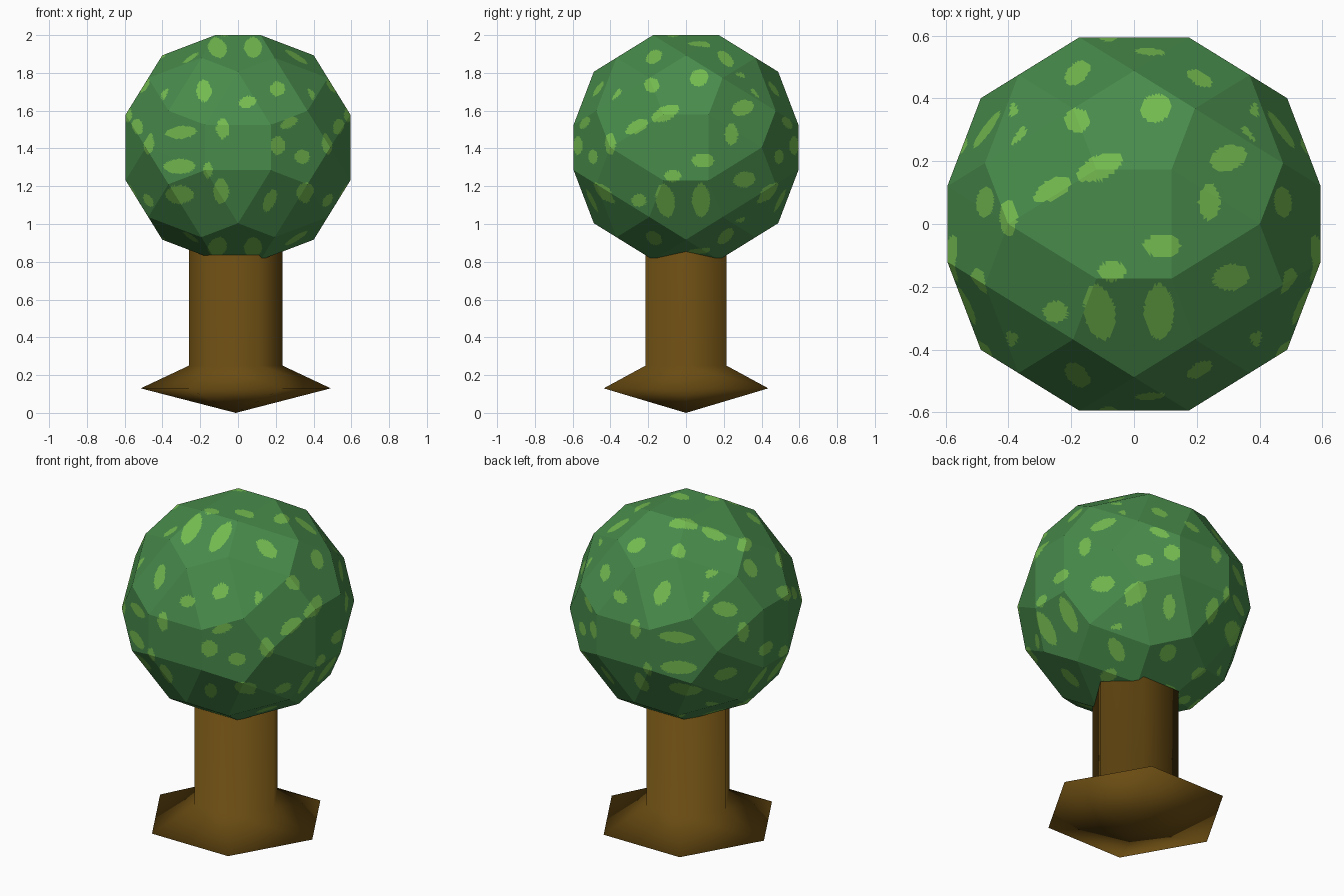
import bpy, bmesh, math
from mathutils import Vector

if "Cube" in bpy.data.objects:
    bpy.data.objects.remove(bpy.data.objects["Cube"])


def material(name, srgb):
    m = bpy.data.materials.new(name)
    m.diffuse_color = [(c / 255 / 12.92) if c < 11 else ((c / 255 + 0.055) / 1.055) ** 2.4
                       for c in srgb] + [1.0]
    m.use_nodes = True
    m.node_tree.nodes["Principled BSDF"].inputs["Base Color"].default_value = m.diffuse_color
    return m


def make_object(name, bm, mats):
    me = bpy.data.meshes.new(name)
    bm.to_mesh(me)
    bm.free()
    ob = bpy.data.objects.new(name, me)
    bpy.context.collection.objects.link(ob)
    for m in mats:
        me.materials.append(m)
    return ob


bark = material("bark_brown", (106, 76, 18))
leaf = material("leaf_green", (72, 139, 75))
light_leaf = material("light_leaf_green", (116, 187, 80))

# Trunk: six-sided, smooth shaded, flaring to a wide root and a low point below
bm = bmesh.new()
rings = []
for r, z, cx in [(0.248, 1.0, -0.012), (0.248, 0.25, -0.012), (0.503, 0.13, -0.012)]:
    rings.append([bm.verts.new((cx + r * math.cos(k * math.pi / 3),
                                r * math.sin(k * math.pi / 3), z)) for k in range(6)])
tip = bm.verts.new((-0.012, 0, 0))
for k in range(6):
    n = (k + 1) % 6
    for up, low in zip(rings, rings[1:]):
        bm.faces.new((up[k], low[k], low[n], up[n]))
    bm.faces.new((rings[-1][k], tip, rings[-1][n]))
bm.faces.new(rings[0])
bmesh.ops.recalc_face_normals(bm, faces=bm.faces)
for f in bm.faces:
    f.smooth = True
make_object("trunk", bm, [bark])

# Crown: faceted ball of pentagons, triangles and rectangles (hull of 60 points)
corners = set()
for p in [(0.12, 0.174, 0.595), (0.0, 0.488, 0.401), (0.194, 0.368, 0.475)]:
    for sx in (1, -1):
        for sy in (1, -1):
            for sz in (1, -1):
                x, y, z = p[0] * sx + 0.0, p[1] * sy, p[2] * sz
                corners |= {(x, y, z), (z, x, y), (y, z, x)}
bm = bmesh.new()
for c in corners:
    bm.verts.new(c)
bmesh.ops.convex_hull(bm, input=bm.verts)
bmesh.ops.triangulate(bm, faces=bm.faces)
bmesh.ops.recalc_face_normals(bm, faces=bm.faces)

# Light leaf spots, seen along an axis: u, v, half width, half height, tilt
SPOTS_A = [(.07, .37, .05, .045, 30), (-.11, .18, .08, .038, 25), (-.26, .11, .065, .033, 28),
           (-.18, .33, .04, .04, 0), (-.40, .28, .06, .03, 20), (.30, .21, .06, .04, 20),
           (.24, .07, .035, .06, 0), (.41, .28, .07, .025, -20), (.09, -.07, .06, .038, 0),
           (-.07, -.15, .045, .033, 0), (.31, -.17, .06, .042, 10), (.08, -.28, .048, .09, 0),
           (-.11, -.28, .05, .09, 10), (-.40, .02, .028, .06, 0), (-.25, -.28, .04, .035, 0)]
SPOTS_B = [(-.18, .30, .04, .06, 0), (.05, .24, .05, .03, 15), (.21, .31, .04, .04, 0),
           (-.08, .10, .035, .055, 0), (-.30, .08, .085, .033, 5), (.27, .13, .05, .025, 30),
           (.21, .01, .04, .05, 0), (.34, -.05, .04, .038, 0), (-.31, -.10, .085, .04, 0),
           (-.16, -.12, .025, .045, 0), (-.31, -.25, .075, .05, 0), (-.09, -.23, .042, .07, 0),
           (.17, -.28, .03, .065, -25), (.36, -.24, .05, .055, 0)]


def prepare(spots):
    return [(u, v, a, b, math.cos(math.radians(t)), math.sin(math.radians(t)))
            for u, v, a, b, t in spots]


spots_a, spots_b = prepare(SPOTS_A), prepare(SPOTS_B)


def is_spot(p):
    ax, ay, az = abs(p.x), abs(p.y), abs(p.z)
    if az >= ax and az >= ay:
        u, v, spots = p.x, p.y, spots_a
    elif ax >= ay:
        u, v, spots = p.y, p.z, spots_a
    else:
        u, v, spots = p.x, p.z, spots_b
    for su, sv, a, b, c, s in spots:
        du, dv = u - su, v - sv
        if abs((du * c + dv * s) / a) ** 1.8 + abs((dv * c - du * s) / b) ** 1.8 < 1:
            return True
    return False


# Cut the spots into the flat facets, then merge the fine faces again
bmesh.ops.subdivide_edges(bm, edges=bm.edges, cuts=24, use_grid_fill=True)
for f in bm.faces:
    f.material_index = 1 if is_spot(f.calc_center_median()) else 0
    f.smooth = False
bmesh.ops.dissolve_limit(bm, angle_limit=0.02, verts=bm.verts, edges=bm.edges,
                         delimit={'MATERIAL'})
bmesh.ops.translate(bm, verts=bm.verts, vec=Vector((0, 0, 1.405)))
make_object("leaf_crown", bm, [leaf, light_leaf])
